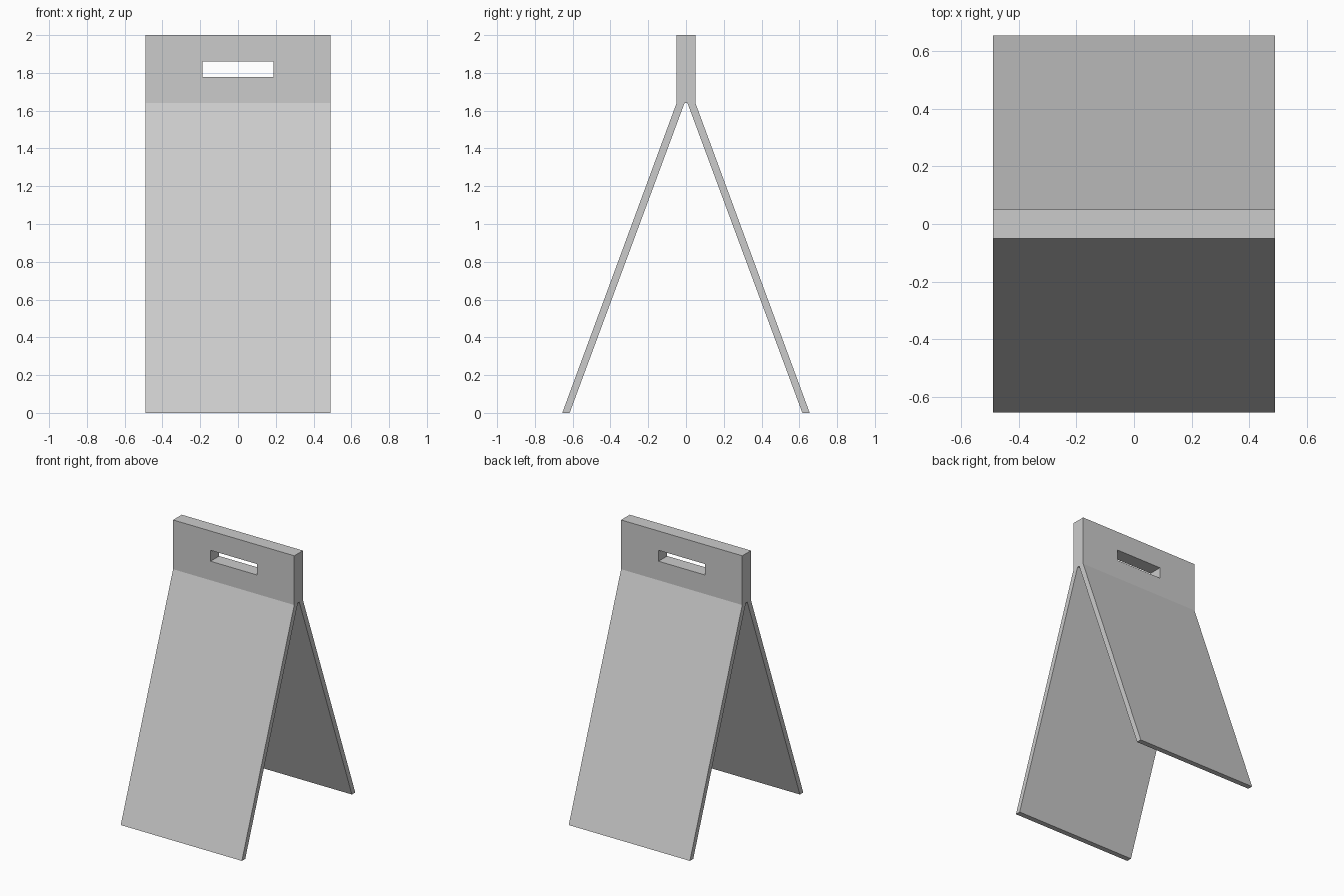
import bpy, bmesh

if "Cube" in bpy.data.objects:
    bpy.data.objects.remove(bpy.data.objects["Cube"])

HALF_WIDTH = 0.49

# right half of the side profile (y, z), from inner apex to top; mirrored for the front
half = [(0.008, 1.64), (0.616, 0.0), (0.655, 0.0), (0.05, 1.64), (0.05, 2.0)]
profile = half + [(-y, z) for y, z in reversed(half)]

# folding board: extrude the profile across the width
bm = bmesh.new()
face = bm.faces.new([bm.verts.new((-HALF_WIDTH, y, z)) for y, z in profile])
side = bmesh.ops.extrude_face_region(bm, geom=[face])["geom"]
bmesh.ops.translate(bm, vec=(2 * HALF_WIDTH, 0, 0),
                    verts=[g for g in side if isinstance(g, bmesh.types.BMVert)])
bmesh.ops.recalc_face_normals(bm, faces=bm.faces)
mesh = bpy.data.meshes.new("floor_sign_board")
bm.to_mesh(mesh)
bm.free()
board = bpy.data.objects.new("floor_sign_board", mesh)
bpy.context.collection.objects.link(board)

# handle slot through the top block
bpy.ops.mesh.primitive_cube_add(size=1, location=(0, 0, 1.819))
cutter = bpy.context.object
cutter.name = "handle_slot_cutter"
cutter.scale = (0.374, 0.4, 0.08)
cutter.hide_render = True
cutter.display_type = 'WIRE'
slot = board.modifiers.new("handle_slot", 'BOOLEAN')
slot.operation = 'DIFFERENCE'
slot.solver = 'EXACT'
slot.object = cutter

# apply the slot and drop the helper
bpy.context.view_layer.objects.active = board
bpy.ops.object.modifier_apply(modifier=slot.name)
bpy.data.objects.remove(cutter)
